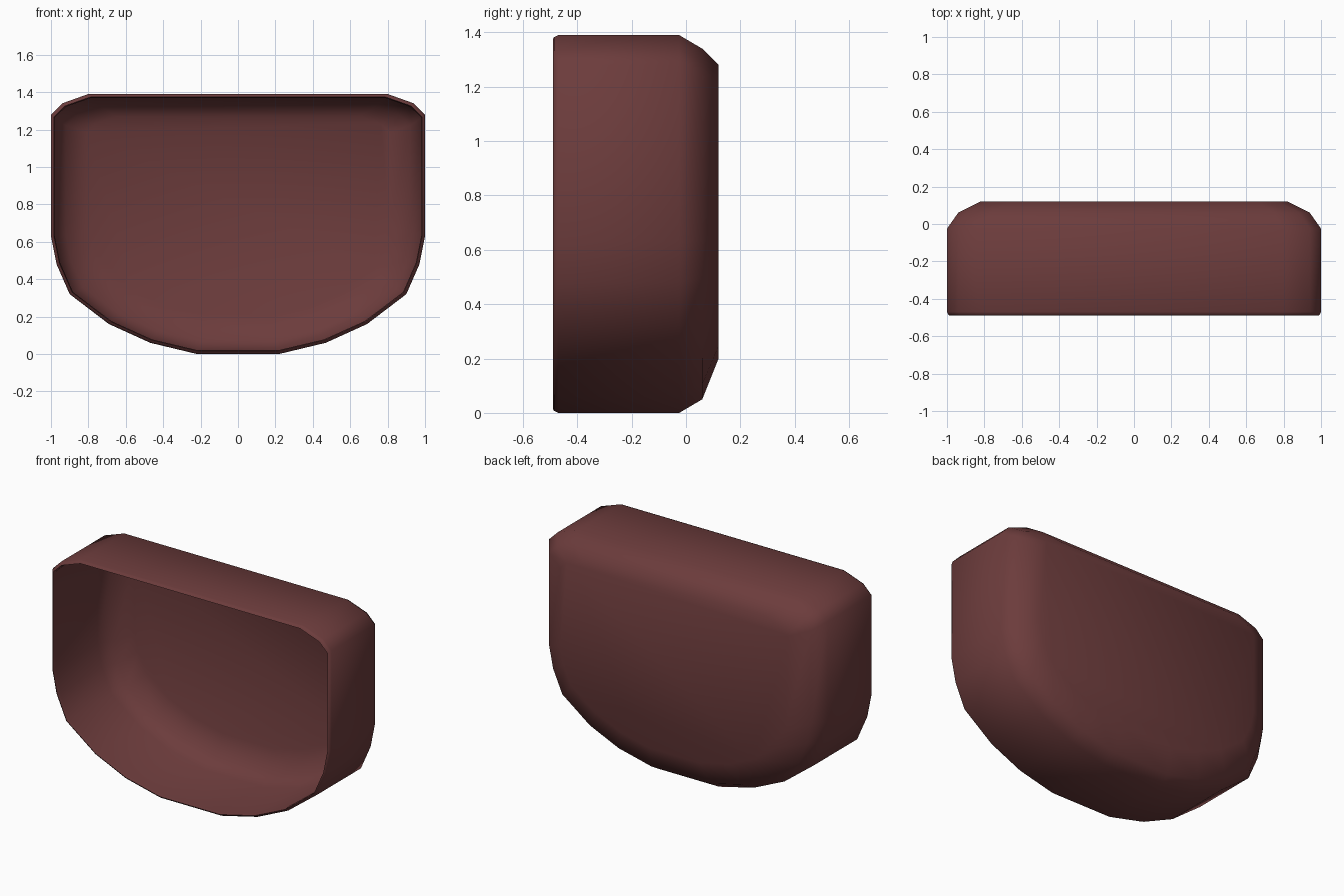
import bpy, bmesh, math

if "Cube" in bpy.data.objects:
    bpy.data.objects.remove(bpy.data.objects["Cube"])

# Right half of the front outline (x, z), bottom to top
HALF = [(0.22, 0.0), (0.47, 0.06), (0.69, 0.16), (0.90, 0.32), (0.97, 0.48),
        (1.0, 0.63), (1.0, 1.28), (0.94, 1.34), (0.80, 1.39)]
OUTLINE = HALF + [(-x, z) for x, z in reversed(HALF)]
H = 1.39

# Rings from inner back, out over the rim, to outer back: (y, half width, z low, z high)
RINGS = [(0.10, 0.81, 0.21, 1.27),
         (0.045, 0.92, 0.07, 1.32),
         (-0.04, 0.98, 0.02, 1.37),
         (-0.47, 0.98, 0.02, 1.37),
         (-0.49, 0.985, 0.015, 1.375),
         (-0.485, 0.993, 0.007, 1.383),
         (-0.47, 1.0, 0.0, 1.39),
         (-0.025, 1.0, 0.0, 1.39),
         (0.06, 0.94, 0.05, 1.34),
         (0.12, 0.82, 0.20, 1.28)]

# Hollow shell: lofted rings with a flat back inside and outside
bm = bmesh.new()
loops = [[bm.verts.new((x * w, y, lo + z / H * (hi - lo))) for x, z in OUTLINE]
         for y, w, lo, hi in RINGS]
n = len(OUTLINE)
for a, b in zip(loops, loops[1:]):
    for i in range(n):
        j = (i + 1) % n
        bm.faces.new((a[i], a[j], b[j], b[i]))
bm.faces.new(loops[0])
bm.faces.new(loops[-1])
bmesh.ops.recalc_face_normals(bm, faces=bm.faces)
mesh = bpy.data.meshes.new("open_shell")
bm.to_mesh(mesh)
bm.free()
shell = bpy.data.objects.new("open_shell", mesh)
bpy.context.collection.objects.link(shell)

# Dark red-brown material
mat = bpy.data.materials.new("dark_red_brown")
mat.diffuse_color = (0.15, 0.045, 0.045, 1)
mat.use_nodes = True
mat.node_tree.nodes["Principled BSDF"].inputs["Base Color"].default_value = mat.diffuse_color
mesh.materials.append(mat)

# Smooth shading
bpy.context.view_layer.objects.active = shell
shell.select_set(True)
bpy.ops.object.shade_smooth_by_angle(angle=math.radians(65))
